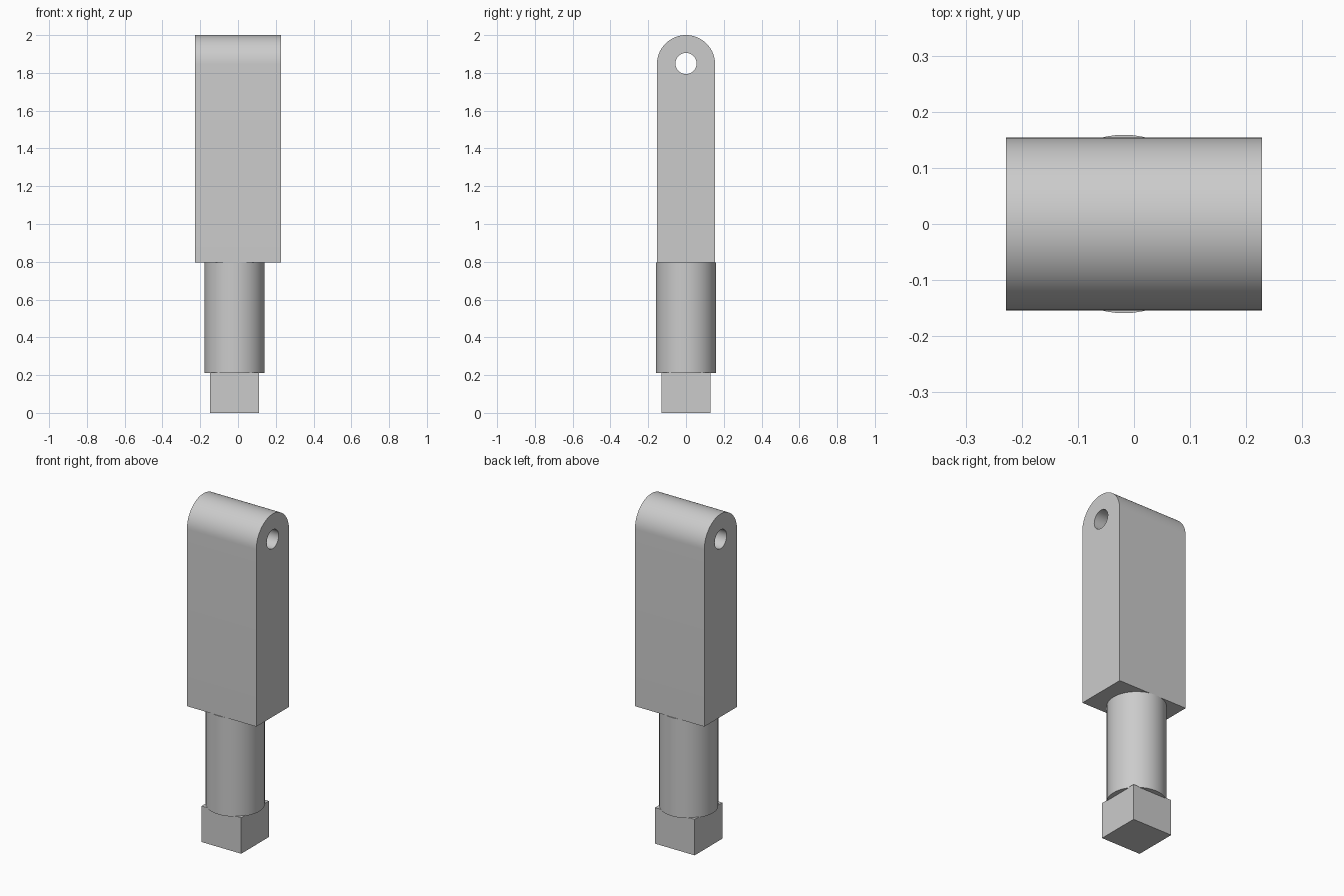
import bpy, bmesh, math
from mathutils import Matrix, Vector

if "Cube" in bpy.data.objects:
    bpy.data.objects.remove(bpy.data.objects["Cube"], do_unlink=True)

grey = bpy.data.materials.new("plain grey")
grey.use_nodes = True
colour = (0.6, 0.6, 0.6, 1)
grey.diffuse_color = colour
grey.node_tree.nodes["Principled BSDF"].inputs["Base Color"].default_value = colour


def add_object(name, bm, smooth=False):
    bmesh.ops.recalc_face_normals(bm, faces=bm.faces)
    mesh = bpy.data.meshes.new(name)
    bm.to_mesh(mesh)
    bm.free()
    mesh.materials.append(grey)
    obj = bpy.data.objects.new(name, mesh)
    bpy.context.collection.objects.link(obj)
    if smooth:
        bpy.ops.object.select_all(action="DESELECT")
        obj.select_set(True)
        bpy.context.view_layer.objects.active = obj
        bpy.ops.object.shade_smooth_by_angle(angle=math.radians(30))
    return obj


def arc(radius, centre_z, start, end, steps):
    angles = [math.radians(start + (end - start) * i / steps) for i in range(steps + 1)]
    return [(radius * math.cos(a), centre_z + radius * math.sin(a)) for a in angles]


def add_loop(bm, points, x):
    verts = [bm.verts.new((x, y, z)) for y, z in points]
    return [bm.edges.new((v, verts[i - 1])) for i, v in enumerate(verts)]


# Round-topped handle with a pin hole running through its width
half_width, half_depth, bottom, pivot = 0.228, 0.154, 0.795, 1.846
bm = bmesh.new()
outline = [(-half_depth, bottom), (half_depth, bottom)] + arc(half_depth, pivot, 0, 180, 32)
hole = arc(0.056, pivot + 0.004, 0, 360, 32)[:-1]
edges = add_loop(bm, outline, -half_width) + add_loop(bm, hole, -half_width)
bmesh.ops.triangle_fill(bm, edges=edges, use_beauty=True, normal=Vector((-1, 0, 0)))
extruded = bmesh.ops.extrude_face_region(bm, geom=bm.faces[:], use_keep_orig=True)
bmesh.ops.translate(bm, vec=(2 * half_width, 0, 0),
                    verts=[v for v in extruded["geom"] if isinstance(v, bmesh.types.BMVert)])
add_object("handle", bm, smooth=True)

# Round shaft, set slightly off centre
shaft_x = -0.018
bm = bmesh.new()
bmesh.ops.create_cone(bm, cap_ends=True, segments=64, radius1=0.159, radius2=0.159, depth=0.585,
                      matrix=Matrix.Translation((shaft_x, 0, 0.5025)))
add_object("shaft", bm, smooth=True)

# Square drive block at the foot
bm = bmesh.new()
bmesh.ops.create_cube(bm, size=1, matrix=Matrix.Translation((shaft_x, 0, 0.107))
                      @ Matrix.Diagonal((0.26, 0.26, 0.214, 1)))
add_object("square_drive", bm)
